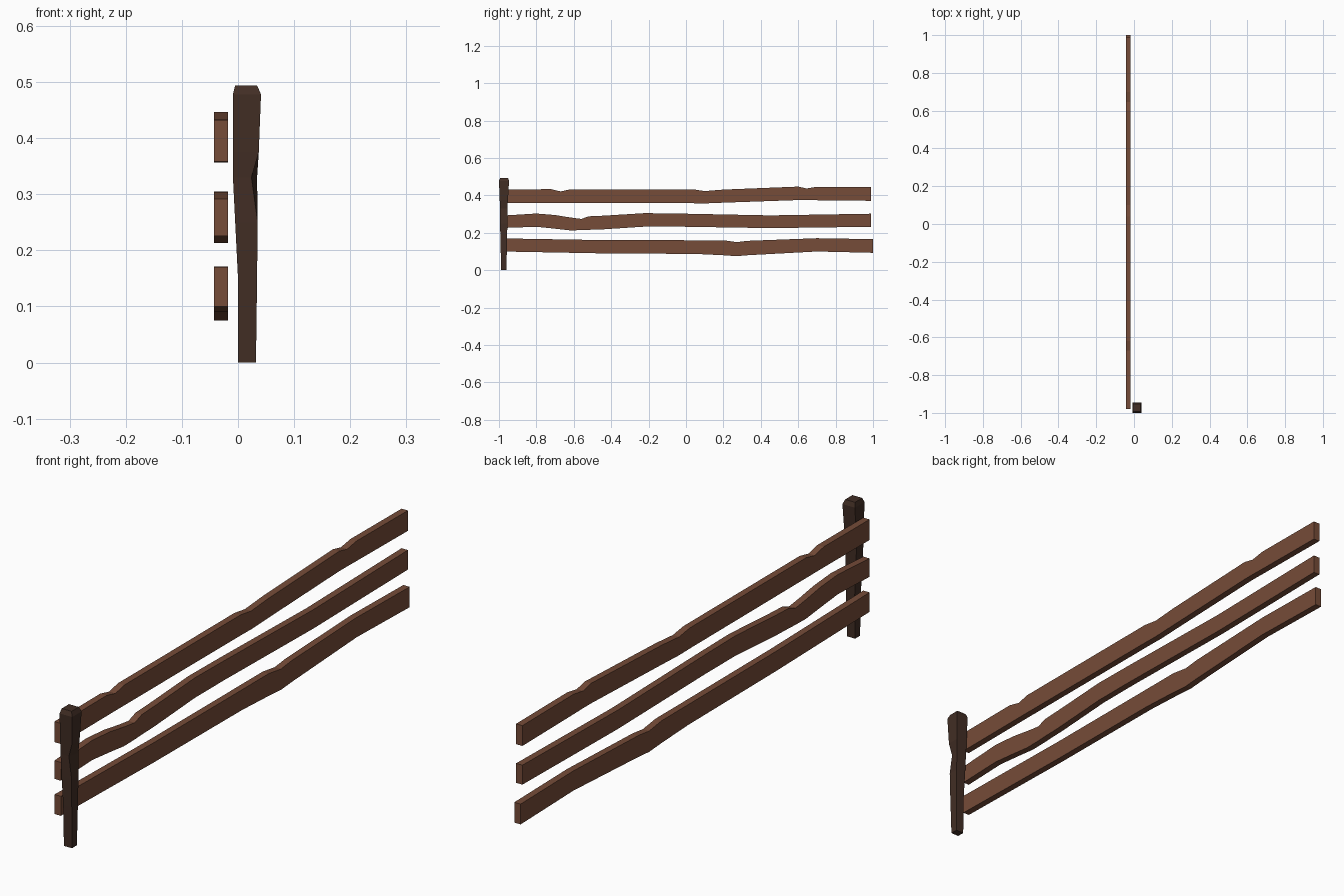
import bpy, bmesh


def material(name, rgb):
    m = bpy.data.materials.new(name)
    m.diffuse_color = (*rgb, 1)
    return m


RAIL = material("rail_brown", (0.18, 0.072, 0.040))
POST = material("post_dark_brown", (0.054, 0.027, 0.018))


def loft(name, rings, mat):
    """Skin a row of four-cornered rings and cap both ends."""
    bm = bmesh.new()
    loops = [[bm.verts.new(p) for p in ring] for ring in rings]
    for a, b in zip(loops, loops[1:]):
        for i in range(4):
            j = (i + 1) % 4
            bm.faces.new((a[i], a[j], b[j], b[i]))
    bm.faces.new(loops[0])
    bm.faces.new(loops[-1])
    bmesh.ops.recalc_face_normals(bm, faces=bm.faces[:])
    me = bpy.data.meshes.new(name)
    bm.to_mesh(me)
    bm.free()
    me.materials.append(mat)
    ob = bpy.data.objects.new(name, me)
    bpy.context.collection.objects.link(ob)
    return ob


# Wobbly rails: stations of (y, bottom z, top z)
X0, X1 = -0.043, -0.018
rails = {
    "top_rail": [
        (-0.98, .358, .432), (-0.72, .359, .433), (-0.67, .359, .421),
        (-0.62, .359, .432), (0.04, .358, .432), (0.10, .357, .423),
        (0.20, .361, .431), (0.60, .375, .447), (0.645, .375, .437),
        (0.70, .374, .446), (0.99, .371, .444)],
    "middle_rail": [
        (-0.98, .226, .292), (-0.80, .232, .303), (-0.70, .222, .295),
        (-0.62, .213, .282), (-0.56, .214, .274), (-0.52, .216, .288),
        (-0.45, .218, .291), (-0.22, .233, .305), (-0.05, .233, .303),
        (0.45, .225, .293), (0.99, .232, .302)],
    "bottom_rail": [
        (-0.98, .100, .170), (-0.45, .090, .161), (0.05, .087, .160),
        (0.20, .080, .160), (0.27, .075, .150), (0.33, .080, .157),
        (0.70, .100, .171), (1.00, .093, .166)],
}
for name, stations in rails.items():
    loft(name, [[(X0, y, b), (X1, y, b), (X1, y, t), (X0, y, t)]
                for y, b, t in stations], RAIL)

# Hewn post: (z, left x, right x, front y, back y, chip of the front right corner)
sections = [
    (0.00, .000, .032, -.988, -.960, 0),
    (0.15, .000, .034, -.992, -.957, 0),
    (0.25, -.005, .035, -.994, -.955, 0),
    (0.33, -.009, .034, -.994, -.955, .010),
    (0.375, -.009, .037, -.996, -.952, 0),
    (0.478, -.009, .041, -1.00, -.946, 0),
    (0.494, -.005, .034, -.993, -.952, 0),
]
loft("fence_post", [[(l + 0, f, z), (r - c, f, z), (r, b, z), (l, b, z)]
                    for z, l, r, f, b, c in sections], POST)
